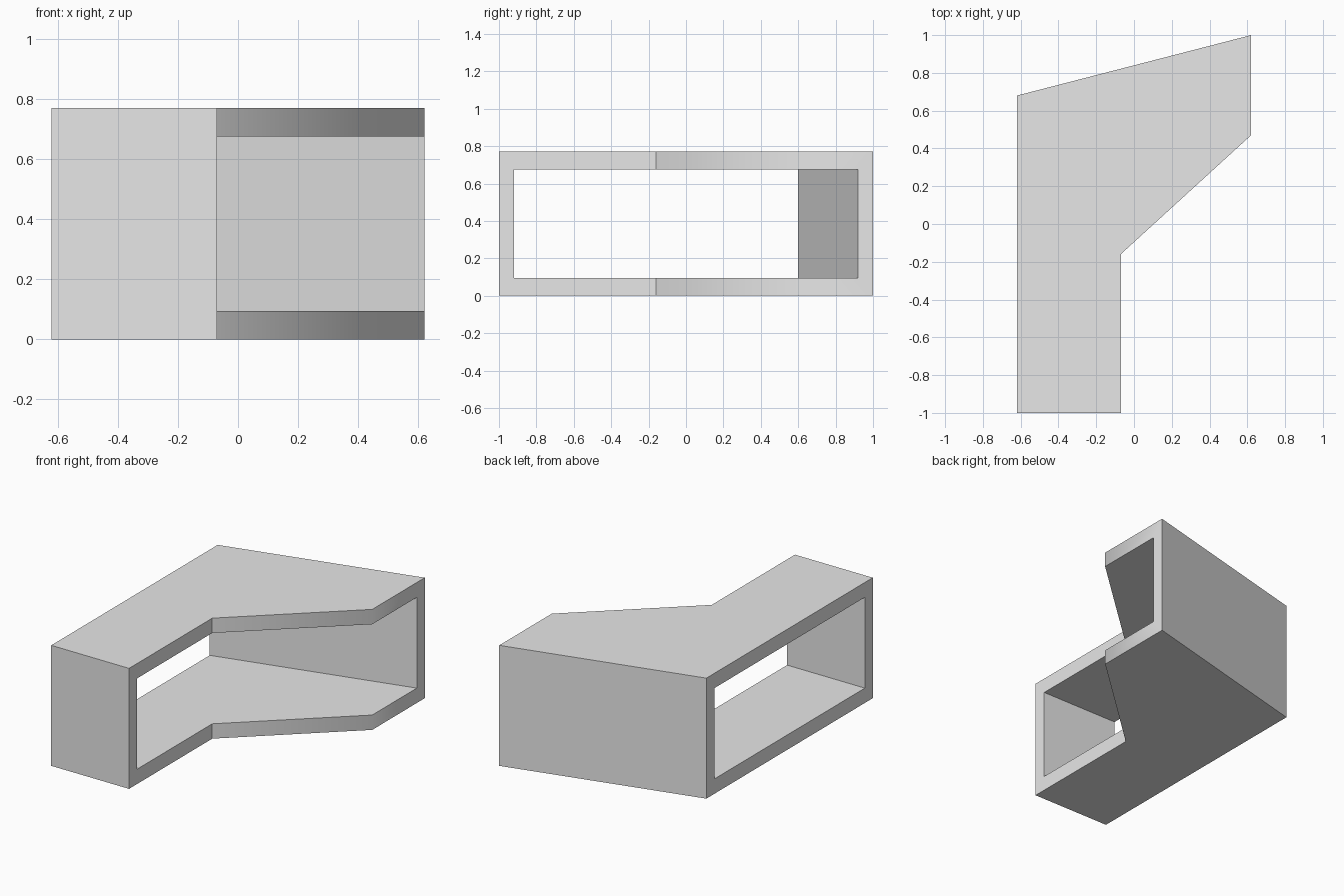
import bpy
import bmesh
from mathutils import Vector

cube = bpy.data.objects.get("Cube")
if cube:
    bpy.data.objects.remove(cube, do_unlink=True)

HEIGHT = 0.77
SLAB = 0.095
WALL = 0.08
LEFT, RIGHT = -0.62, 0.62
BEND = Vector((RIGHT, 0.47))

grey = bpy.data.materials.new("light_grey")
grey.use_nodes = True
grey.diffuse_color = (0.8, 0.8, 0.8, 1)
grey.node_tree.nodes["Principled BSDF"].inputs["Base Color"].default_value = (0.8, 0.8, 0.8, 1)


def prism(name, outline, bottom, top):
    """Extrude a plan outline upwards into a closed solid."""
    bm = bmesh.new()
    base = bm.faces.new([bm.verts.new((x, y, bottom)) for x, y in outline])
    result = bmesh.ops.extrude_face_region(bm, geom=[base])
    rim = [v for v in result["geom"] if isinstance(v, bmesh.types.BMVert)]
    bmesh.ops.translate(bm, verts=rim, vec=(0, 0, top - bottom))
    bmesh.ops.recalc_face_normals(bm, faces=bm.faces)
    mesh = bpy.data.meshes.new(name)
    bm.to_mesh(mesh)
    bm.free()
    mesh.materials.append(grey)
    obj = bpy.data.objects.new(name, mesh)
    bpy.context.collection.objects.link(obj)
    return obj


def back_y(x):
    """Slanted line of the back wall."""
    return 0.84 + x * 0.16 / RIGHT


# Bent block
shell = prism("open_shell", [
    (LEFT, -1), (-0.07, -1), (-0.07, -0.16), BEND,
    (RIGHT, back_y(RIGHT)), (LEFT, back_y(LEFT))], 0, HEIGHT)

# Opening that runs through from side to side
opening = prism("opening_cutter", [
    (-1, WALL - 1), (1, WALL - 1),
    (1, back_y(1) - WALL), (-1, back_y(-1) - WALL)], SLAB, HEIGHT - SLAB)
opening.hide_render = True

cut = shell.modifiers.new("opening", "BOOLEAN")
cut.operation = "DIFFERENCE"
cut.solver = "EXACT"
cut.object = opening
bpy.context.view_layer.objects.active = shell
bpy.ops.object.modifier_apply(modifier=cut.name)
bpy.data.objects.remove(opening, do_unlink=True)

# Soft shading across the outer bend of the slabs, crisp edges elsewhere
bm = bmesh.new()
bm.from_mesh(shell.data)
for face in bm.faces:
    face.smooth = True
for edge in bm.edges:
    edge.smooth = all((v.co.xy - BEND).length < 0.01 for v in edge.verts)
bm.to_mesh(shell.data)
bm.free()
